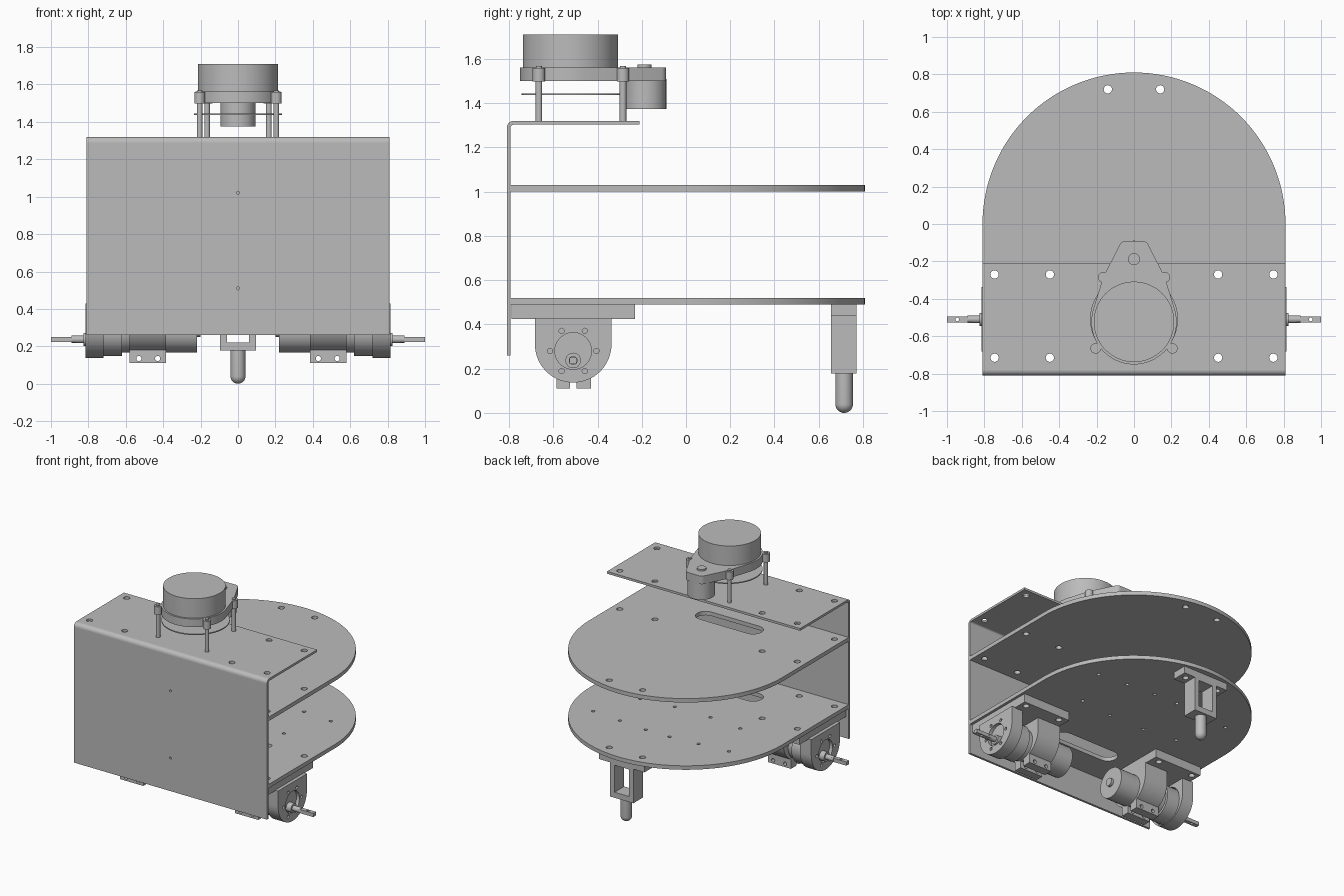
import bpy, bmesh, math
from mathutils import Matrix, Vector
from mathutils.geometry import convex_hull_2d

cube = bpy.data.objects.get("Cube")
if cube:
    bpy.data.objects.remove(cube)

grey = bpy.data.materials.new("plain_grey")
grey.use_nodes = True
grey.diffuse_color = (0.5, 0.5, 0.5, 1)
grey.node_tree.nodes["Principled BSDF"].inputs["Base Color"].default_value = (0.5, 0.5, 0.5, 1)

# Cyclic axis swaps: outlines are (x,y) for Z, (y,z) for X and (z,x) for Y
AXES = {"Z": Matrix.Identity(4),
        "X": Matrix(((0, 0, 1, 0), (1, 0, 0, 0), (0, 1, 0, 0), (0, 0, 0, 1))),
        "Y": Matrix(((0, 1, 0, 0), (0, 0, 1, 0), (1, 0, 0, 0), (0, 0, 0, 1)))}


def arc(cx, cy, r, start=0, end=360, n=32):
    count = n if end - start == 360 else n + 1
    angles = [math.radians(start + (end - start) * i / n) for i in range(count)]
    return [(cx + r * math.cos(a), cy + r * math.sin(a)) for a in angles]


def rect(x0, y0, x1, y1):
    return [(x0, y0), (x1, y0), (x1, y1), (x0, y1)]


def hull(points):
    return [points[i] for i in convex_hull_2d([Vector(p) for p in points])]


def finish(name, mesh):
    obj = bpy.data.objects.new(name, mesh)
    bpy.context.collection.objects.link(obj)
    mesh.materials.clear()
    mesh.materials.append(grey)
    bpy.ops.object.select_all(action="DESELECT")
    obj.select_set(True)
    bpy.context.view_layer.objects.active = obj
    bpy.ops.object.shade_smooth_by_angle(angle=math.radians(32))
    return obj


def plate(name, loops, a, b, axis="Z"):
    """Extrude the first loop from a to b, with the other loops as holes."""
    curve = bpy.data.curves.new(name, "CURVE")
    curve.dimensions = "2D"
    curve.fill_mode = "BOTH"
    curve.extrude = abs(b - a) / 2
    for pts in loops:
        spline = curve.splines.new("POLY")
        spline.points.add(len(pts) - 1)
        for p, co in zip(spline.points, pts):
            p.co = (co[0], co[1], 0, 1)
        spline.use_cyclic_u = True
    temp = bpy.data.objects.new("temp", curve)
    bpy.context.collection.objects.link(temp)
    graph = bpy.context.evaluated_depsgraph_get()
    mesh = bpy.data.meshes.new_from_object(temp.evaluated_get(graph))
    bpy.data.objects.remove(temp)
    bpy.data.curves.remove(curve)
    bm = bmesh.new()
    bm.from_mesh(mesh)
    bmesh.ops.remove_doubles(bm, verts=bm.verts, dist=0.00002)
    bmesh.ops.recalc_face_normals(bm, faces=bm.faces)
    bm.transform(AXES[axis] @ Matrix.Translation((0, 0, (a + b) / 2)))
    bm.to_mesh(mesh)
    bm.free()
    mesh.name = name
    return finish(name, mesh)


def rod(name, cx, cy, r, a, b, axis="Z"):
    return plate(name, [arc(cx, cy, r)], a, b, axis)


# Folded sheet: front wall, bend and top shelf
W = 0.81
mounts = [arc(s * x, y, 0.022, n=20) for s in (-1, 1) for x in (0.45, 0.745) for y in (-0.27, -0.715)]
plate("front_panel", [rect(0.26, -W, 1.29, W)] + [arc(z, 0, 0.008, n=12) for z in (0.51, 1.02)],
      -0.81, -0.793, "Y")
plate("panel_bend", [arc(-0.78, 1.29, 0.03, 90, 180, 8) + arc(-0.78, 1.29, 0.013, 90, 180, 8)[::-1]],
      -W, W, "X")
plate("top_shelf", [rect(-W, -0.78, W, -0.21)] + mounts, 1.303, 1.32)

# Two round-backed decks with a cable slot
deck = [(-W, -0.793), (W, -0.793)] + arc(0, 0, W, 0, 180, 64)
slot = arc(0.2, -0.52, 0.07, -90, 90, 12) + arc(-0.2, -0.52, 0.07, 90, 270, 12)
rear_holes = [arc(s * 0.14, 0.72, 0.022, n=20) for s in (-1, 1)]
small_spots = [(0.1, 0.34), (0.33, 0.32), (0.57, 0.3), (0.15, -0.08), (0.42, -0.05)]
small_holes = [arc(s * x, y, 0.013, n=12) for s in (-1, 1) for x, y in small_spots]
plate("upper_deck", [deck, slot] + rear_holes + mounts, 1.0, 1.03)
plate("lower_deck", [deck, slot] + rear_holes + mounts + small_holes, 0.49, 0.52)

# Drive units, one each side
MY, MZ = -0.51, 0.28
for s, side in ((1, "left"), (-1, "right")):
    flange_holes = [arc(s * x, y, 0.022, n=20) for x in (0.45, 0.745) for y in (-0.27, -0.715)]
    plate(side + "_motor_flange", [rect(s * 0.39, -0.79, s * 0.79, -0.23)] + flange_holes, 0.425, 0.49)
    # hanging strap and end housing
    strap = [(MY + 0.173, 0.43), (MY - 0.173, 0.43)] + arc(MY, 0.335, 0.173, 180, 360, 32)
    plate(side + "_motor_strap", [strap, arc(MY, MZ, 0.11)], s * 0.385, s * 0.58, "X")
    cup = [(MY + 0.173, 0.43), (MY - 0.173, 0.43)] + arc(MY, 0.31, 0.173, 180, 360, 32)
    bolts = [arc(*p, 0.012, n=12) for p in arc(MY, MZ, 0.105, n=6)]
    plate(side + "_housing_face", [cup, arc(MY, MZ, 0.083)] + bolts, s * 0.79, s * 0.815, "X")
    plate(side + "_housing_rim", [cup, arc(MY, MZ, 0.138)], s * 0.72, s * 0.79, "X")
    # clamp tabs
    for y0, y1, tag in ((-0.585, -0.525, "front"), (-0.495, -0.43, "rear")):
        plate(f"{side}_{tag}_clamp_tab",
              [rect(0.11, s * 0.385, 0.2, s * 0.58)] + [arc(0.135, s * x, 0.014, n=16) for x in (0.43, 0.53)],
              y0, y1, "Y")
    # motor, gearbox and shaft
    rod(side + "_motor", MY, MZ, 0.114, s * 0.22, s * 0.66, "X")
    rod(side + "_motor_end_boss", MY, MZ, 0.03, s * 0.2, s * 0.22, "X")
    rod(side + "_gearbox", MY, MZ, 0.132, s * 0.62, s * 0.785, "X")
    rod(side + "_shaft_collar", MY, 0.237, 0.035, s * 0.78, s * 0.825, "X")
    rod(side + "_shaft", MY, 0.237, 0.02, s * 0.82, s * 0.89, "X")
    plate(side + "_shaft_tip", [rect(s * 0.87, MY - 0.016, s, MY + 0.016), arc(s * 0.945, MY, 0.01, n=16)],
          0.222, 0.25)

# Rear caster: flange, open frame and rounded foot
CY = 0.715
plate("caster_flange", [rect(-0.19, 0.655, 0.19, 0.77)] + rear_holes, 0.437, 0.49)
plate("caster_frame", [rect(0.178, -0.097, 0.44, 0.097), rect(0.22, -0.06, 0.425, 0.06)], 0.655, 0.77, "Y")
bm = bmesh.new()
bmesh.ops.create_uvsphere(bm, u_segments=32, v_segments=16, radius=0.04)
for v in bm.verts:
    v.co.z = v.co.z + 0.04 if v.co.z < 0.001 else 0.18
bm.transform(Matrix.Translation((0, CY, 0)))
foot = bpy.data.meshes.new("caster_foot")
bm.to_mesh(foot)
bm.free()
finish("caster_foot", foot)

# Scanner on four standoffs
SY = -0.523
ears = [(s * x, y) for s in (-1, 1) for x, y in ((0.165, -0.285), (0.205, -0.665))]
body = arc(0, SY, 0.228, n=64)
nose = arc(0.045, -0.125, 0.035) + arc(-0.045, -0.125, 0.035)
shoulders = [(x, y) for x, y in ears if y > -0.4]
plate("scanner_base", [hull(body + nose + shoulders)], 1.5, 1.562)
plate("scanner_board", [arc(0, -0.508, 0.235, n=64)], 1.437, 1.445)
plate("scanner_drum", [arc(0, SY, 0.215, n=64)], 1.56, 1.71)
rod("spin_motor", 0, -0.183, 0.094, 1.375, 1.51)
rod("spin_motor_cap", 0, -0.188, 0.032, 1.56, 1.575)
for i, (x, y) in enumerate(ears, 1):
    rod(f"standoff_{i}", x, y, 0.015, 1.32, 1.5)
    rod(f"scanner_ear_{i}", x, y, 0.028, 1.498, 1.56)
    rod(f"ear_screw_{i}", x, y, 0.014, 1.555, 1.568)
